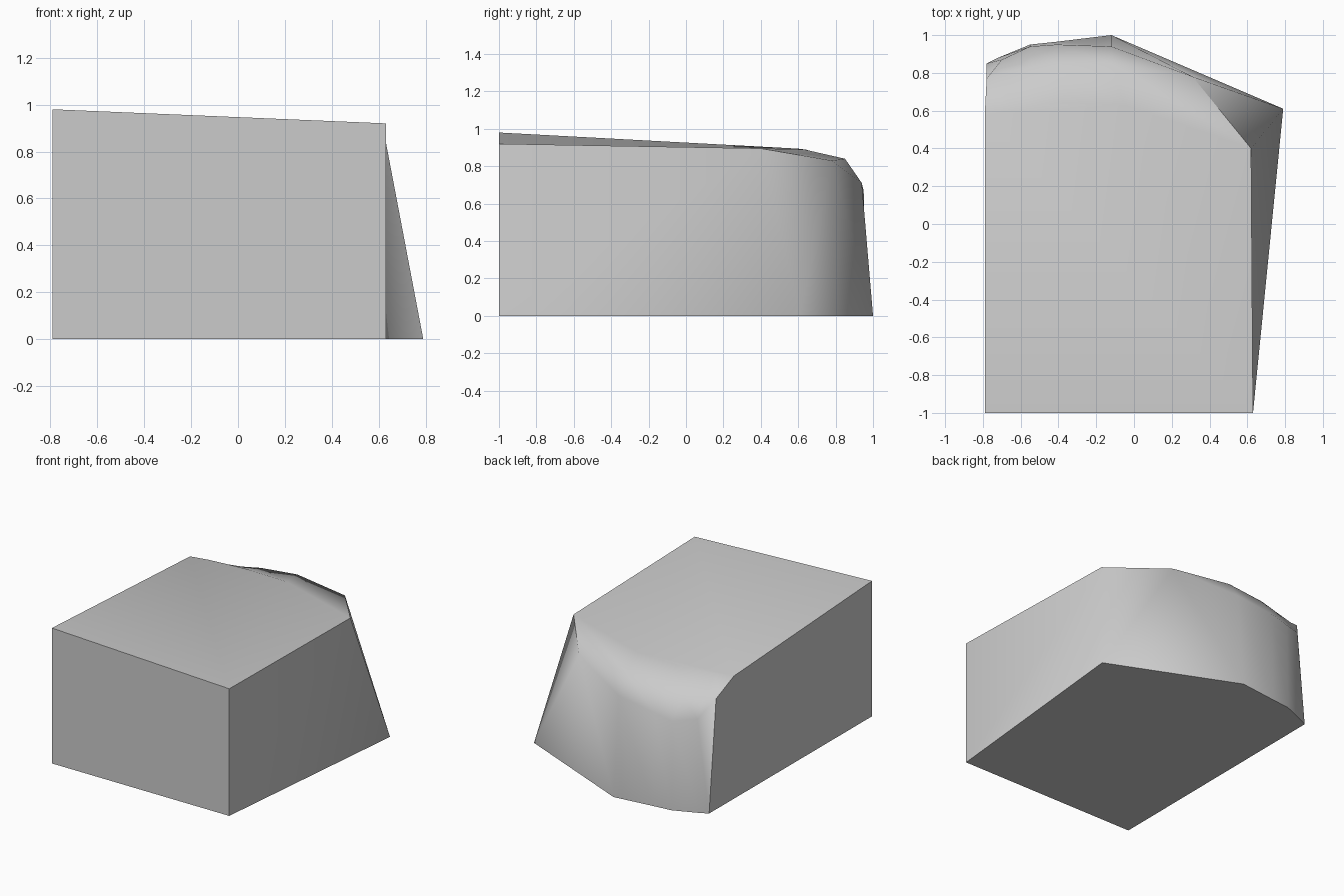
import bpy
import bmesh
import math

if "Cube" in bpy.data.objects:
    bpy.data.objects.remove(bpy.data.objects["Cube"])

grey = bpy.data.materials.new("plain grey")
grey.use_nodes = True
colour = (0.6, 0.6, 0.6, 1)
grey.diffuse_color = colour
grey.node_tree.nodes["Principled BSDF"].inputs["Base Color"].default_value = colour

bm = bmesh.new()


def row(points):
    return [bm.verts.new(p) for p in points]


# Front face corners: bottom left, bottom right, top right, top left
front = row([(-.79, -1, 0), (.63, -1, 0), (.63, -1, .92), (-.79, -1, .98)])

# Rounded back, as rows that run from the straight side to the slanted side
ground = row([(-.78, .85, 0), (-.72, .88, 0), (-.55, .95, 0),
              (-.41, .965, 0), (-.12, 1, 0), (.79, .61, 0)])
rim = row([(-.78, .77, .8), (-.7, .87, .67), (-.55, .94, .64),
           (-.41, .95, .67), (-.12, .94, .71), (.31, .78, .83)])
shoulder = row([(-.7, .8, .78), (-.55, .83, .79),
                (-.41, .85, .81), (-.12, .85, .84)])
shoulder = [rim[0]] + shoulder + [rim[-1]]
crown = row([(-.79, .58, .895), (-.66, .61, .893), (-.52, .63, .89),
             (-.38, .64, .89), (-.05, .63, .89), (.62, .4, .895)])

# Skin the rows, collapsing shared end points to triangles
rows = [ground, rim, shoulder, crown]
for low, high in zip(rows, rows[1:]):
    for i in range(len(low) - 1):
        loop = [low[i], low[i + 1], high[i + 1], high[i]]
        bm.faces.new(list(dict.fromkeys(loop)))

# Corner facet, sides, front, underside and top
fbl, fbr, ftr, ftl = front
bm.faces.new([ground[-1], crown[-1], rim[-1]])
bm.faces.new([fbr, ground[-1], crown[-1], ftr])
bm.faces.new([fbl, ftl, crown[0], rim[0], ground[0]])
bm.faces.new(front)
bm.faces.new([fbl, fbr] + ground[::-1])
bm.faces.new([ftl, ftr] + crown[::-1])
bmesh.ops.recalc_face_normals(bm, faces=bm.faces)

mesh = bpy.data.meshes.new("rounded_block")
bm.to_mesh(mesh)
bm.free()
mesh.materials.append(grey)
block = bpy.data.objects.new("rounded_block", mesh)
bpy.context.collection.objects.link(block)

# Soft back, crisp outer edges
bpy.ops.object.select_all(action='DESELECT')
block.select_set(True)
bpy.context.view_layer.objects.active = block
bpy.ops.object.shade_smooth_by_angle(angle=math.radians(48))
